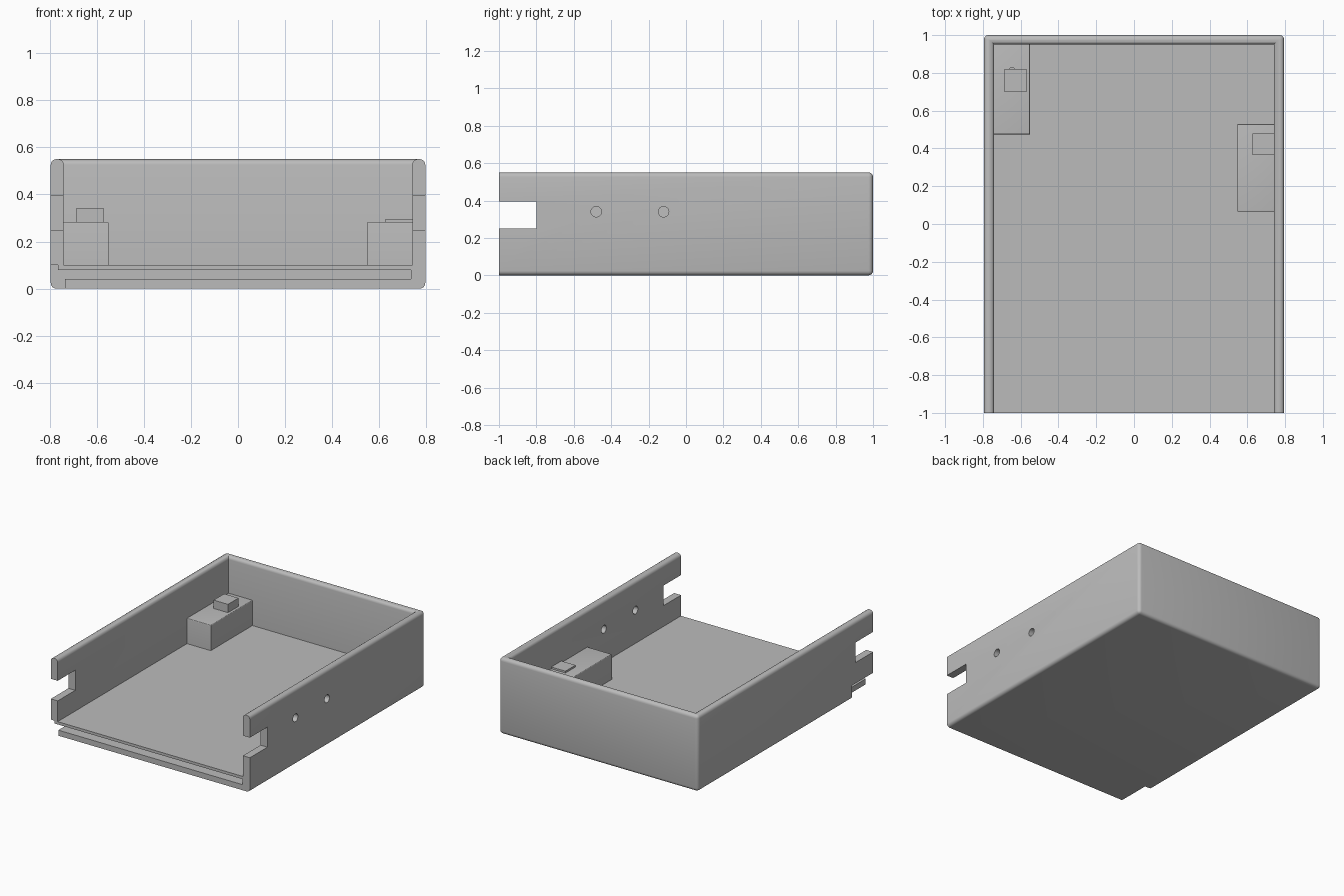
import bpy, bmesh, math

if "Cube" in bpy.data.objects:
    bpy.data.objects.remove(bpy.data.objects["Cube"])

grey = bpy.data.materials.new("plain grey")
grey.diffuse_color = (0.5, 0.5, 0.5, 1)
grey.use_nodes = True
grey.node_tree.nodes["Principled BSDF"].inputs["Base Color"].default_value = grey.diffuse_color


def box(name, x, y, z):
    bm = bmesh.new()
    bmesh.ops.create_cube(bm, size=1)
    for v in bm.verts:
        v.co = [r[0] if c < 0 else r[1] for c, r in zip(v.co, (x, y, z))]
    me = bpy.data.meshes.new(name)
    bm.to_mesh(me)
    bm.free()
    me.materials.append(grey)
    ob = bpy.data.objects.new(name, me)
    bpy.context.collection.objects.link(ob)
    return ob


def activate(ob):
    bpy.ops.object.select_all(action='DESELECT')
    ob.select_set(True)
    bpy.context.view_layer.objects.active = ob


def cut(ob, cutter):
    m = ob.modifiers.new("cut", 'BOOLEAN')
    m.operation, m.solver, m.object = 'DIFFERENCE', 'EXACT', cutter
    activate(ob)
    bpy.ops.object.modifier_apply(modifier=m.name)
    bpy.data.objects.remove(cutter)


def round_edges(ob, rule, radius):
    bm = bmesh.new()
    bm.from_mesh(ob.data)
    edges = [e for e in bm.edges if rule(e.verts[0].co, e.verts[1].co)]
    bmesh.ops.bevel(bm, geom=edges, offset=radius, segments=4, profile=0.5,
                    affect='EDGES', clamp_overlap=True)
    bm.to_mesh(ob.data)
    bm.free()


# Open-fronted tray shell
W, H, IN, FLOOR = 0.795, 0.55, 0.74, 0.1
tray = box("tray", (-W, W), (-1, 1), (0, H))
cut(tray, box("cavity", (-IN, IN), (-1.2, 0.95), (FLOOR, 0.9)))


def tray_rim(a, b):
    def both(axis, value):
        return abs(a[axis] - value) < 1e-3 and abs(b[axis] - value) < 1e-3
    if both(1, -1):
        return False                       # front ends stay sharp
    if both(2, H):
        return True                        # top rim, inside and out
    outer = both(0, W) or both(0, -W)
    return (both(2, 0) and (outer or both(1, 1))) or (outer and both(1, 1))


round_edges(tray, tray_rim, 0.024)

# Notches in the front ends of both walls
for s in (-1, 1):
    cut(tray, box("notch", sorted((s * 0.72, s * 0.9)), (-1.1, -0.8), (0.25, 0.395)))

# Groove under the front of the floor, open to the left
cut(tray, box("groove", (-0.9, 0.735), (-1.1, -0.76), (0.04, 0.08)))
cut(tray, box("upper_relief", (-0.9, -0.765), (-1.1, -0.76), (0.06, 0.1)))
cut(tray, box("lower_relief", (-0.9, -0.735), (-1.1, -0.76), (-0.1, 0.06)))

# Two round holes through the right wall
for y in (-0.48, -0.12):
    bpy.ops.mesh.primitive_cylinder_add(vertices=32, radius=0.028, depth=0.3,
                                        location=(0.78, y, 0.34),
                                        rotation=(0, math.pi / 2, 0))
    cut(tray, bpy.context.object)

# Corner block with a raised knob, and side block with a thin pad
left_block = box("left_block", (-0.75, -0.55), (0.475, 0.96), (0.09, 0.283))
right_block = box("right_block", (0.547, 0.75), (0.065, 0.53), (0.09, 0.283))
for ob in (left_block, right_block):
    round_edges(ob, lambda a, b: min(a.z, b.z) > 0.2, 0.006)
box("left_knob", (-0.685, -0.57), (0.70, 0.82), (0.27, 0.343))
box("right_pad", (0.627, 0.745), (0.365, 0.48), (0.27, 0.296))
bpy.ops.mesh.primitive_cylinder_add(vertices=24, radius=0.02, depth=0.05,
                                    location=(-0.645, 0.81, 0.295))
bump = bpy.context.object
bump.name = "knob_bump"
bump.data.materials.append(grey)

# Smooth the rounded edges
for ob in (tray, left_block, right_block, bump):
    activate(ob)
    bpy.ops.object.shade_smooth_by_angle(angle=math.radians(35))
